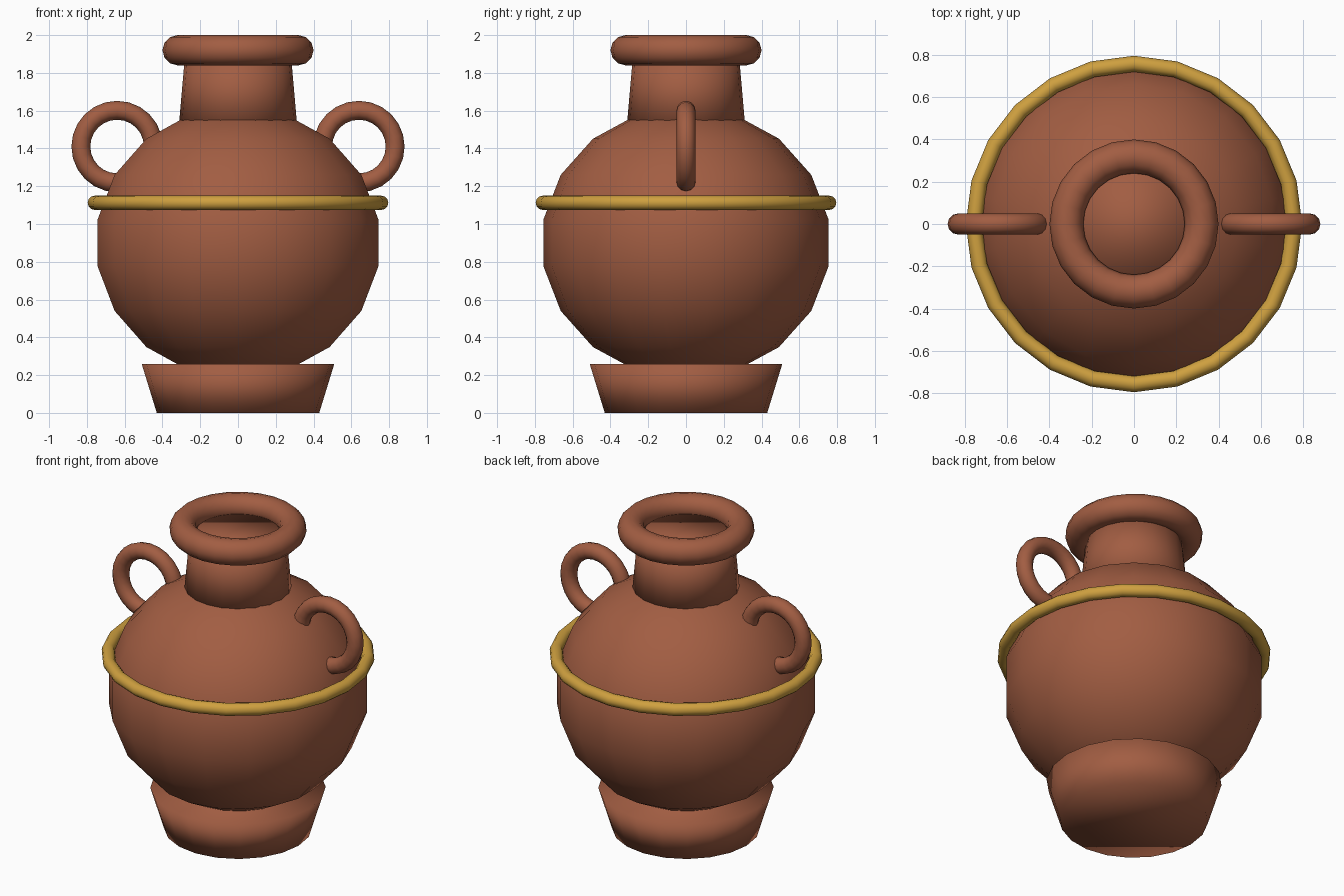
import bpy
from math import pi

if "Cube" in bpy.data.objects:
    bpy.data.objects.remove(bpy.data.objects["Cube"])


def material(name, color):
    m = bpy.data.materials.new(name)
    m.diffuse_color = color
    m.use_nodes = True
    m.node_tree.nodes["Principled BSDF"].inputs["Base Color"].default_value = m.diffuse_color
    return m


clay = material("terracotta", (0.36, 0.11, 0.055, 1))
gold = material("gold", (0.62, 0.35, 0.05, 1))


def finish(name, mat):
    ob = bpy.context.object
    ob.name = name
    ob.data.materials.append(mat)
    bpy.ops.object.shade_smooth()
    return ob


def cone(name, r_low, r_high, z_low, z_high):
    bpy.ops.mesh.primitive_cone_add(
        vertices=20, radius1=r_low, radius2=r_high, depth=z_high - z_low,
        location=(0, 0, (z_low + z_high) / 2))
    return finish(name, clay)


def ring(name, loc, major, minor, mat, rot=(0, 0, 0), sides=12):
    bpy.ops.mesh.primitive_torus_add(
        location=loc, rotation=rot, major_radius=major, minor_radius=minor,
        major_segments=24, minor_segments=sides)
    return finish(name, mat)


# flared foot
cone("foot", 0.43, 0.51, 0, 0.26)

# slightly squashed round body
bpy.ops.mesh.primitive_uv_sphere_add(
    segments=18, ring_count=9, radius=1, location=(0, 0, 0.9))
body = finish("body", clay)
body.scale = (0.766, 0.766, 0.72)

# tapered neck and rolled rim
cone("neck", 0.315, 0.28, 1.5, 1.9)
ring("rim", (0, 0, 1.92), 0.32, 0.08, clay)

# gold shoulder band
ring("band", (0, 0, 1.112), 0.758, 0.038, gold)

# loop handles sunk into the shoulders
for side, x in (("left", -0.64), ("right", 0.64)):
    ring(side + "_handle", (x, 0, 1.41), 0.192, 0.05, clay, (pi / 2, 0, 0))
